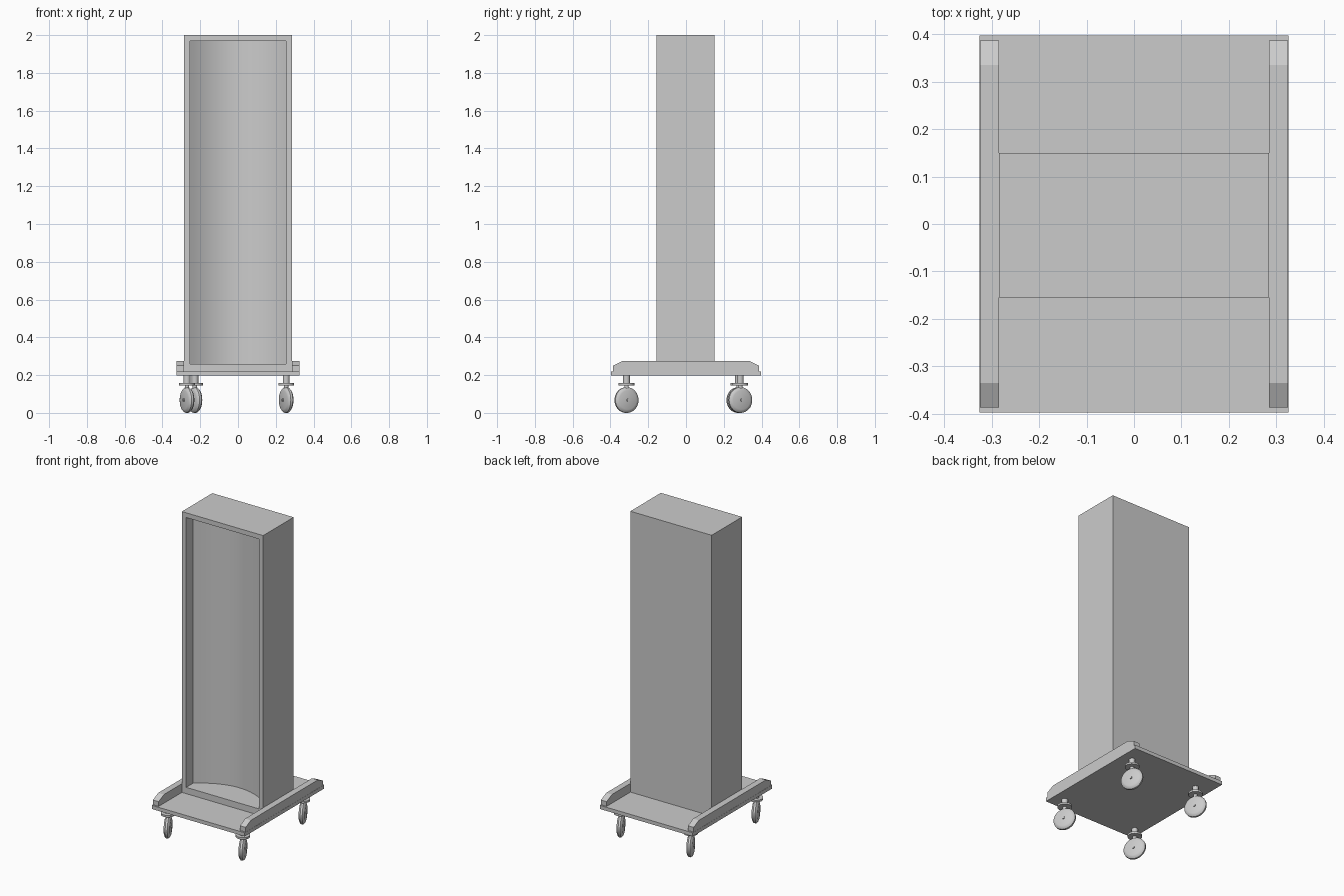
import bpy, bmesh, math
from mathutils import Matrix, Vector

old = bpy.data.objects.get("Cube")
if old:
    bpy.data.objects.remove(old, do_unlink=True)

grey = bpy.data.materials.new("light_grey")
grey.use_nodes = True
grey.diffuse_color = (0.6, 0.6, 0.6, 1)
grey.node_tree.nodes["Principled BSDF"].inputs["Base Color"].default_value = (0.6, 0.6, 0.6, 1)


def finish(name, bm, smooth=False):
    bmesh.ops.recalc_face_normals(bm, faces=bm.faces)
    mesh = bpy.data.meshes.new(name)
    bm.to_mesh(mesh)
    bm.free()
    mesh.materials.append(grey)
    obj = bpy.data.objects.new(name, mesh)
    bpy.context.collection.objects.link(obj)
    if smooth:
        bpy.ops.object.select_all(action='DESELECT')
        obj.select_set(True)
        bpy.context.view_layer.objects.active = obj
        bpy.ops.object.shade_smooth_by_angle(angle=math.radians(30))
    return obj


def box(name, lo, hi):
    lo, hi = Vector(lo), Vector(hi)
    bm = bmesh.new()
    bmesh.ops.create_cube(bm, size=1, matrix=Matrix.Translation((lo + hi) / 2)
                          @ Matrix.Diagonal((hi - lo).to_4d()))
    return finish(name, bm)


def prism(name, outline, offset, smooth=False):
    """Extrude a closed outline of 3D points along an offset."""
    bm = bmesh.new()
    face = bm.faces.new([bm.verts.new(p) for p in outline])
    ext = bmesh.ops.extrude_face_region(bm, geom=[face])
    verts = [g for g in ext["geom"] if isinstance(g, bmesh.types.BMVert)]
    bmesh.ops.translate(bm, verts=verts, vec=offset)
    return finish(name, bm, smooth)


def lathe(name, profile, matrix, segments=32):
    """Revolve (radius, height) points about z, then place the result."""
    bm = bmesh.new()
    verts = [bm.verts.new((r, 0, h)) for r, h in profile]
    edges = [bm.edges.new(pair) for pair in zip(verts, verts[1:])]
    bmesh.ops.spin(bm, geom=verts + edges, cent=(0, 0, 0), axis=(0, 0, 1),
                   angle=math.tau, steps=segments, use_merge=True)
    bmesh.ops.remove_doubles(bm, verts=bm.verts, dist=0.0001)
    bmesh.ops.transform(bm, matrix=matrix, verts=bm.verts)
    return finish(name, bm, True)


# Base plate
DECK = 0.22
box("base_plate", (-0.326, -0.398, 0.197), (0.326, 0.398, DECK))

# Side rails with sloped ends
rail = [(-0.387, DECK), (0.387, DECK), (0.387, 0.25), (0.335, 0.275),
        (-0.335, 0.275), (-0.387, 0.25)]
for side, inner in (("left", 0.285), ("right", -0.325)):
    prism(side + "_rail", [(inner, y, z) for y, z in rail], (0.04, 0, 0))

# Cabinet shell: a plan outline whose front recess has a curved back wall
W, FRONT, BACK, TOP = 0.285, -0.155, 0.15, 2.0
OPEN, FLOOR, CEIL = 0.255, 0.26, 1.97
STEPS = 24
curve = []
for i in range(STEPS + 1):
    t = 2 * i / STEPS - 1
    curve.append((OPEN * t, FRONT + 0.07 + 0.1 * (1 - t * t)))
plan = [(-W, FRONT), (-OPEN, FRONT)] + curve + [(OPEN, FRONT), (W, FRONT), (W, BACK), (-W, BACK)]
cabinet = box("cabinet", (-W, FRONT, DECK), (W, BACK, TOP))
recess = [(-OPEN, FRONT - 0.05)] + curve + [(OPEN, FRONT - 0.05)]
cutter = prism("recess_cutter", [(x, y, FLOOR) for x, y in recess], (0, 0, CEIL - FLOOR))
cutter.hide_render = True
cut = cabinet.modifiers.new("recess", 'BOOLEAN')
cut.operation, cut.solver, cut.object = 'DIFFERENCE', 'EXACT', cutter
bpy.ops.object.select_all(action='DESELECT')
cabinet.select_set(True)
bpy.context.view_layer.objects.active = cabinet
bpy.ops.object.modifier_apply(modifier=cut.name)
bpy.data.objects.remove(cutter, do_unlink=True)
bpy.ops.object.shade_smooth_by_angle(angle=math.radians(20))

# Swivel casters
R = 0.068
wheel = [(0, -0.018), (0.05, -0.018), (0.06, -0.014), (R, -0.006),
         (R, 0.006), (0.06, 0.014), (0.05, 0.018), (0, 0.018)]
stem = [(0, 0.125), (0.012, 0.125), (0.012, 0.146), (0.042, 0.146), (0.042, 0.158),
        (0.018, 0.158), (0.018, 0.197), (0, 0.197)]
axle = [(0, -0.024), (0.008, -0.024), (0.008, 0.024), (0, 0.024)]
casters = {"front_left": (0.255, -0.315), "front_right": (-0.27, -0.315),
           "back_left": (0.255, 0.287), "back_right": (-0.228, 0.278)}
for name, (x, y) in casters.items():
    swivel = Matrix.Translation((x, y, 0)) @ Matrix.Rotation(math.radians(26), 4, 'Z')
    hub = swivel @ Matrix.Translation((0, 0, R)) @ Matrix.Rotation(math.pi / 2, 4, 'Y')
    lathe(name + "_wheel", wheel, hub)
    lathe(name + "_axle", axle, hub, 12)
    lathe(name + "_stem", stem, swivel, 20)
